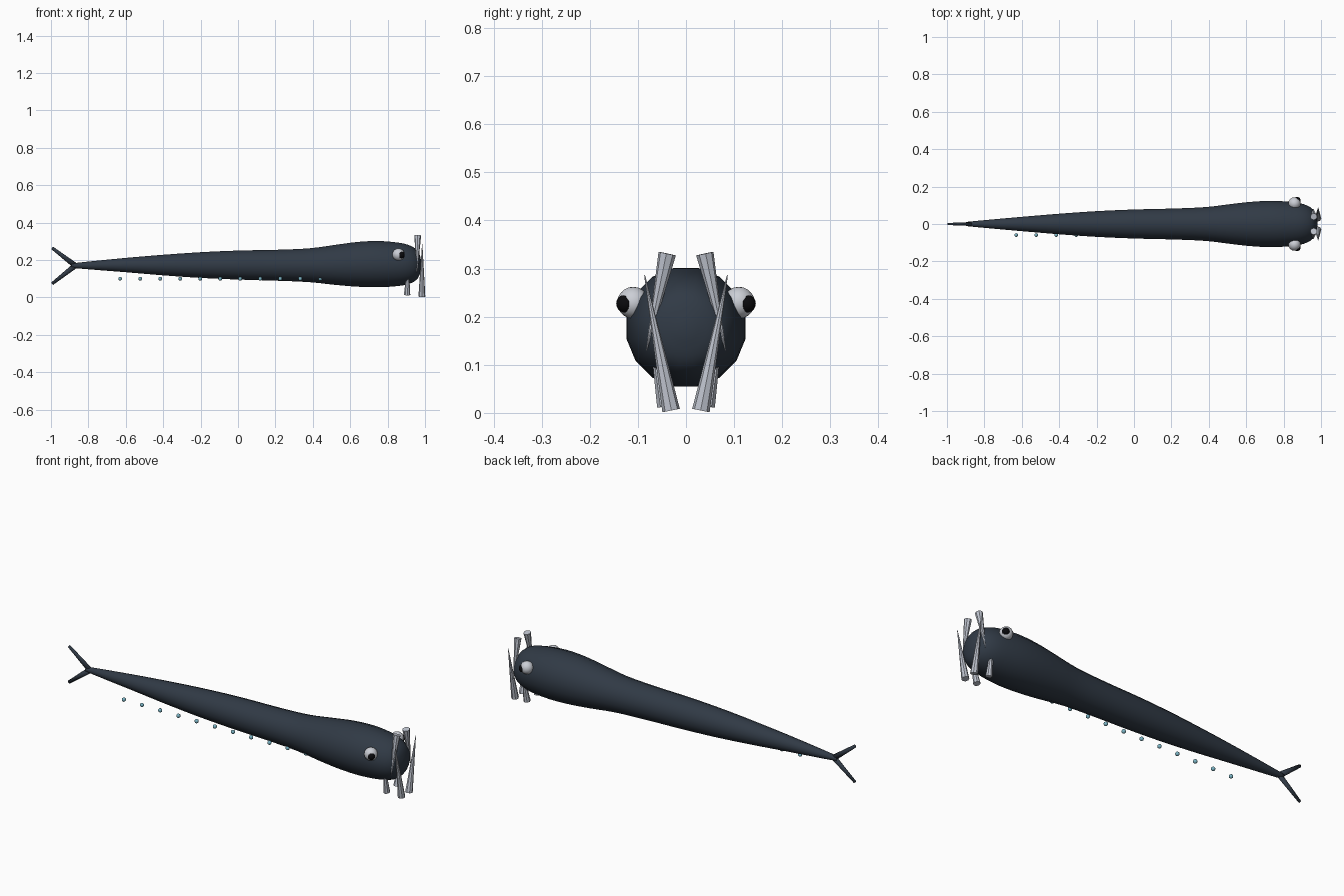
import bpy, bmesh, math
from mathutils import Vector, Matrix

cube = bpy.data.objects.get("Cube")
if cube:
    bpy.data.objects.remove(cube)


def material(name, rgb):
    mat = bpy.data.materials.new(name)
    mat.use_nodes = True
    mat.diffuse_color = (*rgb, 1)
    mat.node_tree.nodes["Principled BSDF"].inputs["Base Color"].default_value = (*rgb, 1)
    return mat


SKIN = material("dark slate skin", (0.03, 0.042, 0.06))
TOOTH = material("pale grey tooth", (0.52, 0.55, 0.62))
EYE = material("eye white", (0.6, 0.62, 0.67))
PUPIL = material("black pupil", (0.003, 0.003, 0.004))
GLOW = material("pale blue light", (0.2, 0.46, 0.56))


def finish(name, bm, mat, smooth=True):
    bmesh.ops.recalc_face_normals(bm, faces=bm.faces)
    mesh = bpy.data.meshes.new(name)
    bm.to_mesh(mesh)
    bm.free()
    mesh.materials.append(mat)
    for face in mesh.polygons:
        face.use_smooth = smooth
    obj = bpy.data.objects.new(name, mesh)
    bpy.context.collection.objects.link(obj)
    return obj


def ball(name, centre, radius, mat, segments=16):
    bm = bmesh.new()
    bmesh.ops.create_uvsphere(bm, u_segments=segments, v_segments=segments // 2 + 2,
                              radius=radius, matrix=Matrix.Translation(centre))
    return finish(name, bm, mat)


def cone(name, base, tip, r_base, r_tip, mat, smooth=False, flatten=1):
    base, tip = Vector(base), Vector(tip)
    axis = tip - base
    turn = axis.to_track_quat('Z', 'Y').to_matrix().to_4x4()
    bm = bmesh.new()
    bmesh.ops.create_cone(bm, cap_ends=True, segments=8, radius1=r_base, radius2=r_tip,
                          depth=axis.length, matrix=Matrix.Translation((base + tip) / 2) @ turn)
    for v in bm.verts:
        v.co.y *= flatten
    return finish(name, bm, mat, smooth)


def spline(a, b, c, d, t):
    return b + (c - a) * (t / 2) + (a * 2 - b * 5 + c * 4 - d) * (t * t / 2) \
        + (b * 3 - a - c * 3 + d) * (t ** 3 / 2)


# Body: rings of (x, centre height, radius), smoothed along the length
PROFILE = [Vector(p) for p in (
    (-.89, .17, .012), (-.8, .171, .021), (-.6, .173, .039), (-.4, .173, .056),
    (-.2, .173, .07), (0, .173, .079), (.2, .172, .084), (.38, .172, .092),
    (.52, .174, .109), (.64, .177, .122), (.75, .178, .126), (.85, .177, .119),
    (.91, .176, .107), (.95, .175, .086), (.97, .175, .058), (.98, .175, .015))]
SIDES, STEPS = 16, 3
points = [PROFILE[0]] + PROFILE + [PROFILE[-1]]
stations = [spline(*points[i:i + 4], s / STEPS)
            for i in range(len(PROFILE) - 1) for s in range(STEPS)] + [PROFILE[-1]]
bm = bmesh.new()
rings = []
for x, z, r in stations:
    angles = [math.tau * (k + .5) / SIDES for k in range(SIDES)]
    rings.append([bm.verts.new((x, r * math.cos(a), z + r * math.sin(a))) for a in angles])
for lower, upper in zip(rings, rings[1:]):
    for k in range(SIDES):
        n = (k + 1) % SIDES
        bm.faces.new((lower[k], lower[n], upper[n], upper[k]))
bm.faces.new(rings[0])
bm.faces.new(rings[-1])
finish("body", bm, SKIN)

# Forked tail
for label, z in (("upper", .265), ("lower", .073)):
    cone(label + "_tail_fork", (-.87, 0, .17), (-.994, 0, z), .015, .008, SKIN, True, .7)

# Eyes and fangs, mirrored across the body
for side, s in (("left", 1), ("right", -1)):
    # The head points along +x, so the sides here are its near and far flanks
    flank = "far" if s > 0 else "near"
    ball(flank + "_eye", (.858, s * .11, .229), .033, EYE)
    ball(flank + "_pupil", (.872, s * .126, .227), .019, PUPIL)
    cone(flank + "_long_lower_fang", (.983, s * .031, .005), (.985, s * .086, .286), .0185, .001, TOOTH)
    cone(flank + "_upper_fang", (.961, s * .039, .331), (.957, s * .082, .13), .0185, .001, TOOTH)
    cone(flank + "_short_lower_fang", (.904, s * .043, .014), (.91, s * .078, .2), .0175, .001, TOOTH)

# Row of small lights under the near flank
for i in range(11):
    ball(f"belly_light_{i + 1}", (-.63 + i * .107, -.059, .1), .0105, GLOW, 10)
